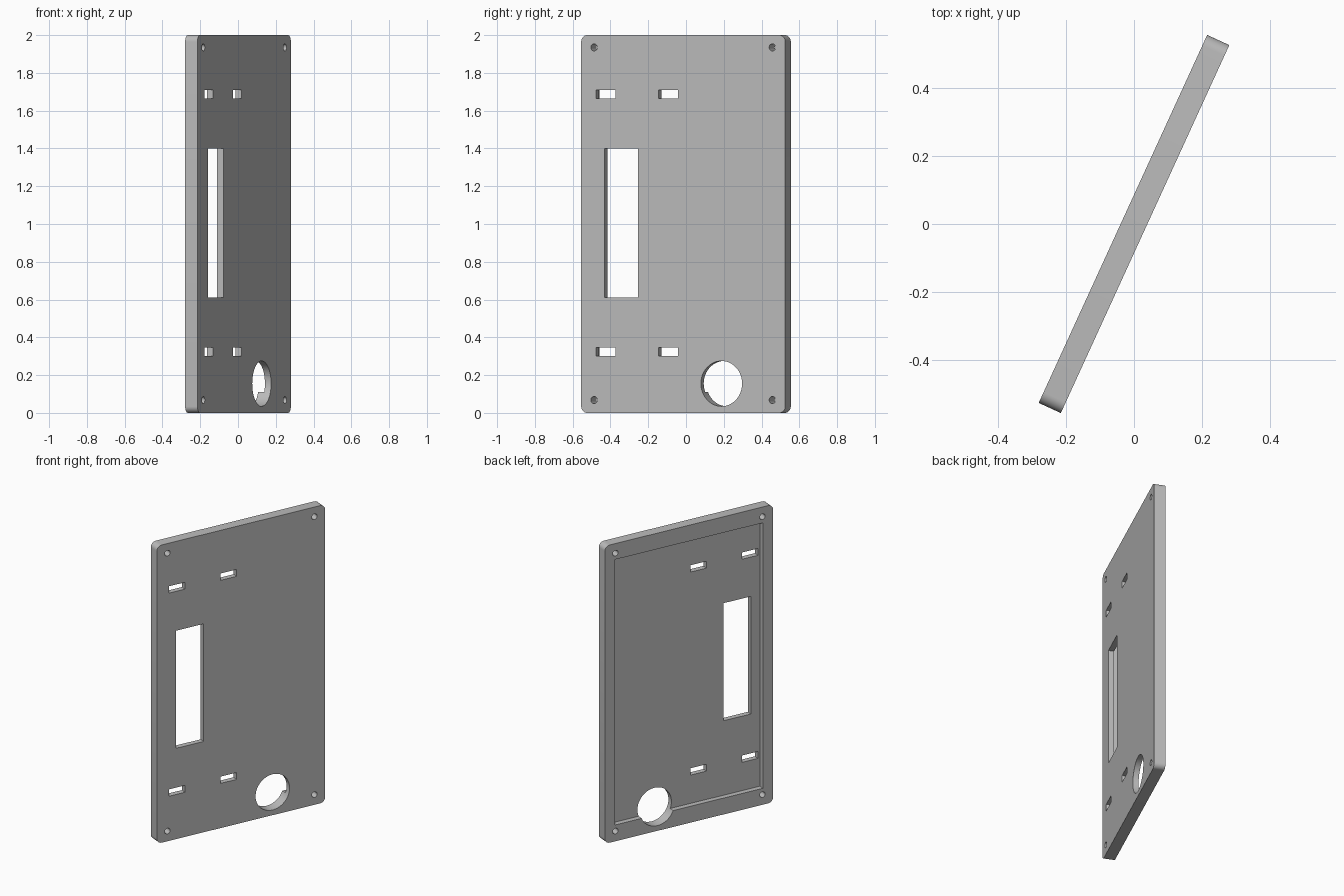
import bpy
import bmesh
from math import radians, cos, sin, pi

if "Cube" in bpy.data.objects:
    bpy.data.objects.remove(bpy.data.objects["Cube"])

WIDTH, HEIGHT, DEPTH = 1.188, 2.0, 0.0715
POCKET = 0.0355
CORNER = 0.035


def prism(name, points, y0, y1):
    """Extrude an outline in the x-z plane from y0 to y1."""
    bm = bmesh.new()
    face = bm.faces.new([bm.verts.new((x, y0, z)) for x, z in points])
    grown = bmesh.ops.extrude_face_region(bm, geom=[face])["geom"]
    moved = [v for v in grown if isinstance(v, bmesh.types.BMVert)]
    bmesh.ops.translate(bm, verts=moved, vec=(0, y1 - y0, 0))
    bmesh.ops.recalc_face_normals(bm, faces=bm.faces[:])
    mesh = bpy.data.meshes.new(name)
    bm.to_mesh(mesh)
    bm.free()
    ob = bpy.data.objects.new(name, mesh)
    bpy.context.collection.objects.link(ob)
    return ob


def arc(x, z, r, start, end, n):
    steps = [start + (end - start) * i / n for i in range(n + 1)]
    return [(x + r * cos(a), z + r * sin(a)) for a in steps]


def circle(x, z, r, n):
    return arc(x, z, r, 0, 2 * pi, n)[:-1]


def rect(x0, x1, z0, z1):
    return [(x0, z0), (x1, z0), (x1, z1), (x0, z1)]


# Panel with rounded corners
cx, low, high = WIDTH / 2 - CORNER, CORNER, HEIGHT - CORNER
outline = []
for i, (x, z) in enumerate([(cx, high), (-cx, high), (-cx, low), (cx, low)]):
    outline += arc(x, z, CORNER, i * pi / 2, (i + 1) * pi / 2, 8)
panel = prism("panel", outline, -DEPTH / 2, DEPTH / 2)

# Cutters: rear pocket, window, cable hole, strap slots, screw holes
cutters = [prism("pocket_cutter", rect(-0.521, 0.521, 0.11, 1.893),
                 DEPTH / 2 - POCKET, DEPTH)]
holes = [rect(-0.457, -0.264, 0.61, 1.40), circle(0.223, 0.155, 0.12, 64)]
for z in (0.323, 1.687):
    for x in (-0.451, -0.087):
        holes.append(rect(x - 0.056, x + 0.056, z - 0.023, z + 0.023))
for z in (0.068, 1.935):
    for x in (-0.519, 0.519):
        holes.append(circle(x, z, 0.019, 24))
cutters += [prism("hole_cutter", h, -DEPTH, DEPTH) for h in holes]

bpy.context.view_layer.objects.active = panel
panel.select_set(True)
for cutter in cutters:
    cutter.hide_render = True
    mod = panel.modifiers.new("cut", "BOOLEAN")
    mod.operation = "DIFFERENCE"
    mod.solver = "EXACT"
    mod.object = cutter
    bpy.ops.object.modifier_apply(modifier=mod.name)
    bpy.data.objects.remove(cutter)

# Plain grey finish
grey = bpy.data.materials.new("light_grey")
grey.use_nodes = True
colour = (0.5, 0.5, 0.5, 1)
grey.diffuse_color = colour
grey.node_tree.nodes["Principled BSDF"].inputs["Base Color"].default_value = colour
panel.data.materials.clear()
panel.data.materials.append(grey)

bpy.ops.object.shade_smooth_by_angle(angle=radians(30))
panel.rotation_euler.z = radians(65.4)
